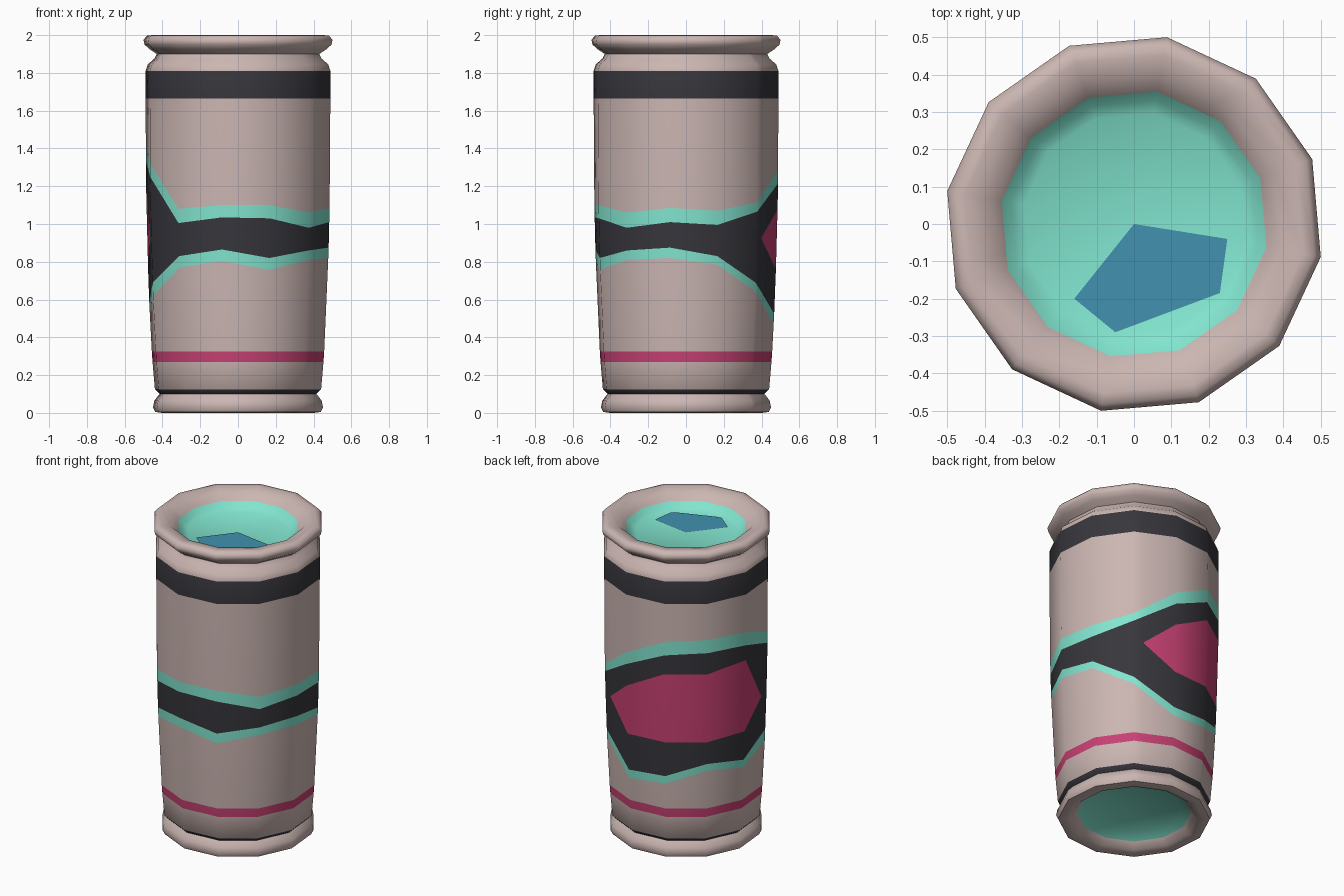
import bpy, bmesh, math

if "Cube" in bpy.data.objects:
    bpy.data.objects.remove(bpy.data.objects["Cube"])


def material(name, rgb):
    m = bpy.data.materials.new(name)
    m.diffuse_color = (*rgb, 1)
    m.use_nodes = True
    m.node_tree.nodes["Principled BSDF"].inputs["Base Color"].default_value = m.diffuse_color
    return m


BEIGE, BLACK, PINK, TEAL, BLUE = range(5)
MATS = [material("beige", (0.597, 0.468, 0.445)),
        material("charcoal", (0.038, 0.037, 0.045)),
        material("pink", (0.578, 0.053, 0.171)),
        material("teal", (0.223, 0.783, 0.624)),
        material("blue", (0.054, 0.283, 0.429))]


def finish(name, bm):
    bmesh.ops.remove_doubles(bm, verts=bm.verts, dist=0.0005)
    me = bpy.data.meshes.new(name)
    bm.to_mesh(me)
    bm.free()
    for m in MATS:
        me.materials.append(m)
    ob = bpy.data.objects.new(name, me)
    bpy.context.collection.objects.link(ob)
    bpy.ops.object.select_all(action='DESELECT')
    ob.select_set(True)
    bpy.context.view_layer.objects.active = ob
    bpy.ops.object.shade_smooth_by_angle(angle=math.radians(50))
    return ob


def skin(name, columns, colours):
    """Skin closed ring of point columns; colours[i] paints the band above row i."""
    bm = bmesh.new()
    grid = [[bm.verts.new(p) for p in col] for col in columns]
    for a, b in zip(grid, grid[1:] + grid[:1]):
        for i, c in enumerate(colours):
            f = bm.faces.new((a[i], b[i], b[i + 1], a[i + 1]))
            f.material_index = c
    return finish(name, bm)


def radius(z):
    for (r0, z0), (r1, z1) in zip(WALL, WALL[1:]):
        if z <= z1:
            return r0 + (r1 - r0) * (z - z0) / (z1 - z0)
    return WALL[-1][0]


# Profiles as (radius, height)
WALL = [(0.447, 0.125), (0.462, 0.3), (0.478, 0.6), (0.488, 0.9), (0.495, 1.2), (0.497, 1.81)]
FOOT = [(0.335, 0.045), (0.37, 0.01), (0.41, 0), (0.445, 0.005), (0.457, 0.03),
        (0.45, 0.065), (0.422, 0.1)]
LIP = [(0.485, 1.845), (0.45, 1.875), (0.437, 1.9), (0.475, 1.925), (0.503, 1.95),
       (0.508, 1.975), (0.49, 1.997), (0.46, 2.0), (0.40, 1.985), (0.36, 1.945)]

# Painted band heights at each of the 12 corners, starting at -10 degrees:
# teal bottom, black bottom, pink bottom, pink top, black top, teal top
MID = 0.925
BAND = [(0.82, 0.875, MID, MID, 1.01, 1.085),
        (0.785, 0.83, MID, MID, 0.995, 1.07),
        (0.645, 0.69, MID, MID, 1.065, 1.115),
        (0.47, 0.525, 0.76, 1.075, 1.215, 1.29),
        (0.49, 0.54, 0.763, 1.208, 1.33, 1.415),
        (0.575, 0.62, 0.763, 1.208, 1.345, 1.43),
        (0.54, 0.59, 0.775, 1.24, 1.336, 1.42),
        (0.62, 0.69, MID, MID, 1.25, 1.32),
        (0.77, 0.83, MID, MID, 1.005, 1.08),
        (0.805, 0.865, MID, MID, 1.035, 1.10),
        (0.757, 0.82, MID, MID, 1.03, 1.10),
        (0.81, 0.86, MID, MID, 0.98, 1.06)]
TIPS = {2: 0.22, 6: 0.76}     # pink end points, part way along these sides

DIRS = [(math.cos(math.radians(30 * k - 10)), math.sin(math.radians(30 * k - 10)))
        for k in range(12)]


def mix(a, b, t):
    return tuple(p + (q - p) * t for p, q in zip(a, b))


def column(d, profile):
    return [(r * d[0], r * d[1], z) for r, z in profile]


# Can body: foot, painted wall and lip in one skin
cols = []
for k in range(12):
    spots = [(DIRS[k], BAND[k])]
    if k in TIPS:
        t = TIPS[k]
        h = list(mix(BAND[k], BAND[k + 1], t))
        h[2] = h[3] = MID
        spots.append((mix(DIRS[k], DIRS[k + 1], t), h))
    for d, h in spots:
        heights = [0.125, 0.27, 0.325, *h, 1.665, 1.81]
        cols.append(column(d, FOOT + [(radius(z), z) for z in heights] + LIP))
paint = [BEIGE] * 6 + [BLACK, BEIGE, PINK, BEIGE, TEAL, BLACK, PINK, BLACK, TEAL,
                       BEIGE, BLACK] + [BEIGE] * 10
skin("can_body", cols, paint)

# Recessed lid and base
lid = [(0.36, 1.945), (0.335, 1.92), (0.30, 1.9), (0, 1.9)]
skin("top_lid", [column(d, lid) for d in DIRS], [TEAL] * 3)
base = [(0, 0.085), (0.27, 0.08), (0.335, 0.045)]
skin("bottom_base", [column(d, base) for d in DIRS], [TEAL] * 2)

# Opening painted on the lid
bm = bmesh.new()
shape = [(0, 0), (-0.16, -0.2), (-0.05, -0.29), (0.23, -0.185), (0.25, -0.04)]
face = bm.faces.new([bm.verts.new((x, y, 1.904)) for x, y in shape])
face.material_index = BLUE
finish("lid_opening", bm)
